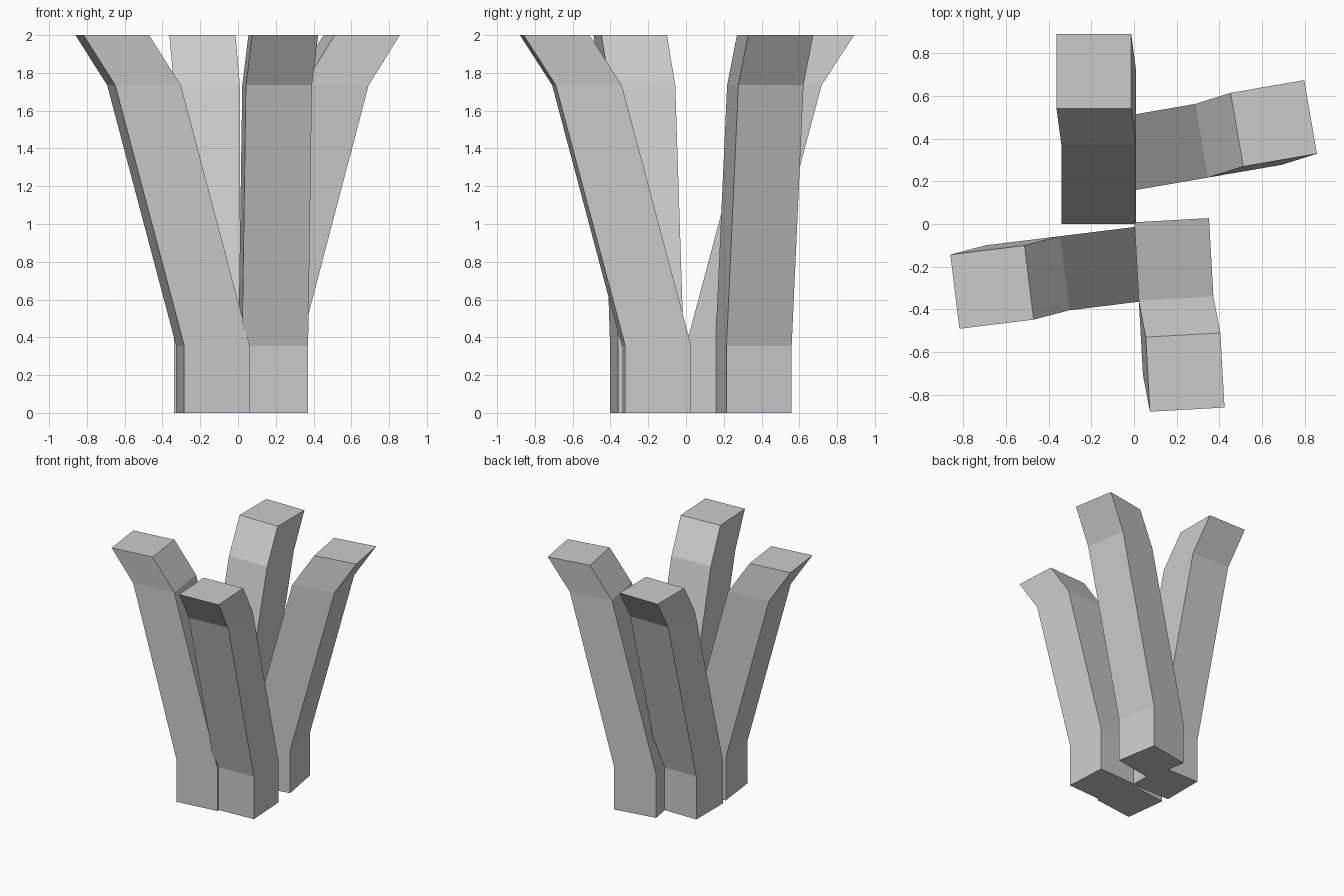
import bpy
import bmesh
import math
from mathutils import Matrix, Vector

if "Cube" in bpy.data.objects:
    bpy.data.objects.remove(bpy.data.objects["Cube"])

SIZE = 0.35
# levels of one prong: outward shift, sideways shift, height
LEVELS = [(0, 0, 0), (0, 0, 0.355), (0.368, 0.0, 1.735), (0.54, 0.023, 2.0)]


def prong(name, corner, angle):
    """Square bar bent outwards; corner is its inner base corner."""
    bm = bmesh.new()
    rings = []
    for out, side, z in LEVELS:
        rings.append([bm.verts.new((out + a * SIZE, side + b * SIZE, z))
                      for a, b in ((0, 0), (1, 0), (1, 1), (0, 1))])
    bm.faces.new(reversed(rings[0]))
    bm.faces.new(rings[-1])
    for lo, hi in zip(rings, rings[1:]):
        for i in range(4):
            j = (i + 1) % 4
            bm.faces.new((lo[i], lo[j], hi[j], hi[i]))
    turn = Matrix.Rotation(math.radians(angle), 4, 'Z')
    bm.transform(Matrix.Translation(Vector((*corner, 0))) @ turn)
    bmesh.ops.recalc_face_normals(bm, faces=bm.faces)
    mesh = bpy.data.meshes.new(name)
    bm.to_mesh(mesh)
    bm.free()
    obj = bpy.data.objects.new(name, mesh)
    bpy.context.collection.objects.link(obj)


# four bent prongs fanned around the centre
prong("back_prong", (0.01, 0.0), 90)
prong("right_prong", (-0.016, 0.155), 9.8)
prong("left_prong", (0.02, -0.012), 187)
prong("front_prong", (0.002, 0.008), 273.2)
